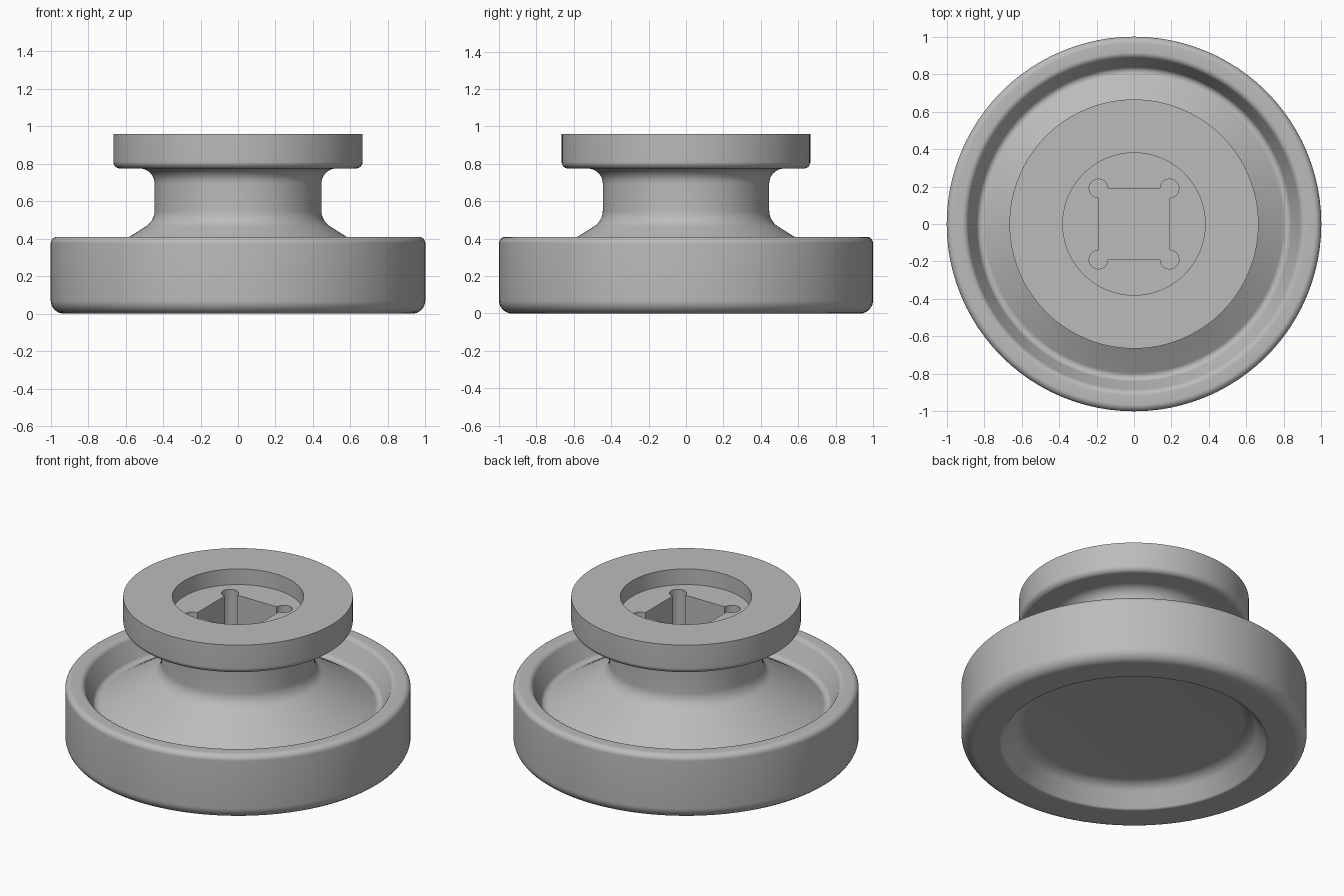
import bpy, bmesh, math
from mathutils import Vector

if "Cube" in bpy.data.objects:
    bpy.data.objects.remove(bpy.data.objects["Cube"])

SEGMENTS = 96


def fillet(points, steps=8):
    """Round each (r, z, radius) corner of an open profile."""
    out = []
    for i, (x, z, rad) in enumerate(points):
        p = Vector((x, z))
        if rad == 0:
            out.append(p)
            continue
        a = (Vector(points[i - 1][:2]) - p).normalized()
        b = (Vector(points[i + 1][:2]) - p).normalized()
        half = a.angle(b) / 2
        centre = p + (a + b).normalized() * rad / math.sin(half)
        t = rad / math.tan(half)
        start, end = p + a * t - centre, p + b * t - centre
        for k in range(steps + 1):
            f = k / steps
            d = start.lerp(end, f).normalized() * rad
            out.append(centre + d)
    return out


def make_object(name, bm, material):
    bmesh.ops.recalc_face_normals(bm, faces=bm.faces)
    mesh = bpy.data.meshes.new(name)
    bm.to_mesh(mesh)
    bm.free()
    obj = bpy.data.objects.new(name, mesh)
    mesh.materials.append(material)
    bpy.context.collection.objects.link(obj)
    return obj


def lathe(name, profile, material):
    """Revolve a profile that starts and ends on the axis."""
    bm = bmesh.new()
    verts = [bm.verts.new((p.x, 0, p.y)) for p in profile]
    edges = [bm.edges.new(e) for e in zip(verts, verts[1:])]
    bmesh.ops.spin(bm, geom=verts + edges, cent=(0, 0, 0), axis=(0, 0, 1),
                   angle=2 * math.pi, steps=SEGMENTS, use_duplicate=False)
    bmesh.ops.remove_doubles(bm, verts=bm.verts, dist=1e-5)
    return make_object(name, bm, material)


grey = bpy.data.materials.new("grey")
grey.diffuse_color = (0.5, 0.5, 0.5, 1)
grey.use_nodes = True
grey.node_tree.nodes["Principled BSDF"].inputs["Base Color"].default_value = grey.diffuse_color

# Wheel body: hollow underside, rim, channel, cone, neck, flange, top recess
body = lathe("wheel_body", fillet([
    (0, 0.16, 0),
    (0.68, 0.13, 0.10),
    (0.77, 0.0, 0.02),
    (1.0, 0.0, 0.07),
    (1.0, 0.41, 0.035),
    (0.895, 0.41, 0.035),
    (0.825, 0.255, 0.03),
    (0.445, 0.495, 0.10),
    (0.445, 0.775, 0.08),
    (0.665, 0.775, 0.035),
    (0.665, 0.96, 0),
    (0.38, 0.96, 0),
    (0.38, 0.86, 0),
    (0, 0.86, 0),
]), grey)

# Square socket with round relief at each corner
HALF, RELIEF, FLOOR = 0.19, 0.05, 0.45
bm = bmesh.new()
outline = []
for corner in range(4):
    turn = corner * math.pi / 2
    cx = math.sqrt(2) * HALF * math.cos(turn + math.pi / 4)
    cy = math.sqrt(2) * HALF * math.sin(turn + math.pi / 4)
    for k in range(19):
        ang = turn - math.pi / 2 + k * math.pi * 1.5 / 18
        outline.append(bm.verts.new((cx + RELIEF * math.cos(ang),
                                     cy + RELIEF * math.sin(ang), FLOOR)))
face = bm.faces.new(outline)
top = bmesh.ops.extrude_face_region(bm, geom=[face])
bmesh.ops.translate(bm, vec=(0, 0, 0.6),
                    verts=[g for g in top["geom"] if isinstance(g, bmesh.types.BMVert)])
cutter = make_object("socket_cutter", bm, grey)
cutter.hide_render = True

bpy.context.view_layer.objects.active = body
body.select_set(True)
cut = body.modifiers.new("socket", "BOOLEAN")
cut.operation = "DIFFERENCE"
cut.solver = "EXACT"
cut.object = cutter
bpy.ops.object.modifier_apply(modifier=cut.name)
bpy.data.objects.remove(cutter)
bpy.ops.object.shade_smooth_by_angle(angle=math.radians(35))
